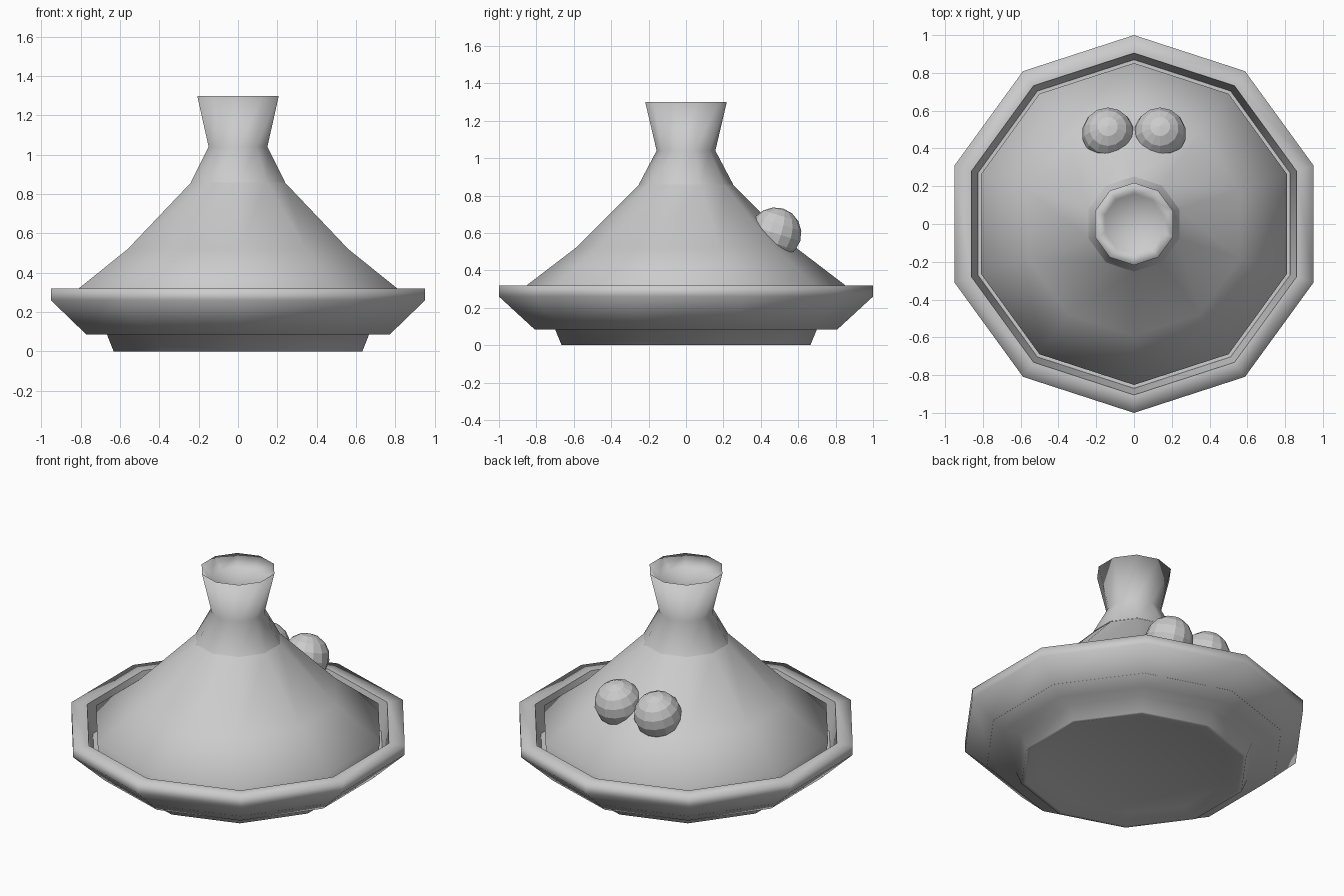
import bpy, bmesh, math

if "Cube" in bpy.data.objects:
    bpy.data.objects.remove(bpy.data.objects["Cube"])

SIDES = 10


def turned(name, profile, angle=60):
    """Revolve (radius, z) points into a ten-sided part; radius 0 is a centre point."""
    bm = bmesh.new()
    rings = []
    for r, z in profile:
        n = 1 if r == 0 else SIDES
        rings.append([bm.verts.new((r * math.cos(math.pi / 2 + i * math.tau / SIDES),
                                    r * math.sin(math.pi / 2 + i * math.tau / SIDES), z))
                      for i in range(n)])
    # Profiles run outward-facing: bottom to top up the outside
    for a, b in zip(rings, rings[1:]):
        for i in range(SIDES):
            j = (i + 1) % SIDES
            if len(a) == 1:
                bm.faces.new((a[0], b[j], b[i]))
            elif len(b) == 1:
                bm.faces.new((a[i], a[j], b[0]))
            else:
                bm.faces.new((a[i], a[j], b[j], b[i]))
    mesh = bpy.data.meshes.new(name)
    bm.to_mesh(mesh)
    bm.free()
    ob = bpy.data.objects.new(name, mesh)
    bpy.context.collection.objects.link(ob)
    bpy.ops.object.select_all(action='DESELECT')
    bpy.context.view_layer.objects.active = ob
    ob.select_set(True)
    bpy.ops.object.shade_smooth_by_angle(angle=math.radians(angle))
    return ob


# Dish outside: shallow recessed underside, foot ring, flared wall and rim
turned("dish", [(0, 0.03), (0.55, 0.03), (0.64, 0), (0.665, 0), (0.70, 0.085),
                (0.81, 0.085), (1.0, 0.26), (1.0, 0.32), (0.905, 0.32)], angle=100)

# Dish inside: steep wall and floor, kept sharp against the rim
turned("dish_inside", [(0.905, 0.32), (0.87, 0.14), (0, 0.12)])

# Conical lid with a lip tucked into the dish
turned("lid", [(0.82, 0.12), (0.852, 0.32), (0.59, 0.52), (0.25, 0.86)], angle=70)

# Flared hollow handle on the lid
turned("lid_handle", [(0.252, 0.86), (0.157, 1.04), (0.218, 1.30),
                      (0.16, 1.235), (0, 1.21)], angle=180)

# Pair of faceted balls on the back of the lid
for side, label in ((-1, "left"), (1, "right")):
    bpy.ops.mesh.primitive_uv_sphere_add(segments=14, ring_count=8, radius=0.139,
                                         location=(side * 0.138, 0.478, 0.598),
                                         rotation=(-0.3, 0, 0))
    bpy.context.object.name = "ball_" + label
